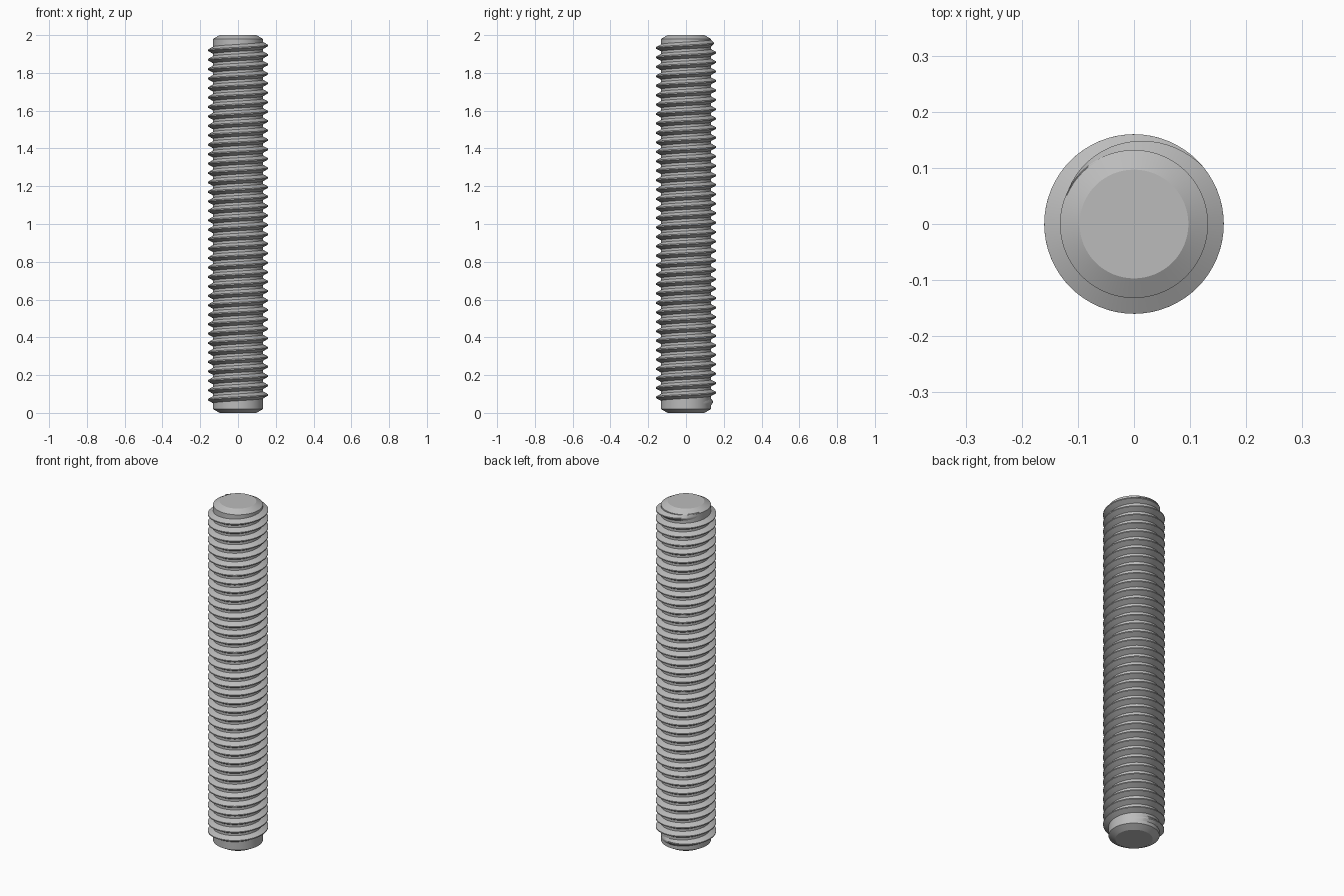
import bpy, bmesh, math

cube = bpy.data.objects.get("Cube")
if cube:
    bpy.data.objects.remove(cube, do_unlink=True)

LENGTH = 2.0
CORE_R, CREST_R, END_R = 0.132, 0.16, 0.097
CHAMFER = 0.02
PITCH = 0.05
STEPS = 64                      # segments per turn

steel = bpy.data.materials.new("steel grey")
steel.use_nodes = True
colour = (0.5, 0.5, 0.5, 1)
steel.diffuse_color = colour
steel.node_tree.nodes["Principled BSDF"].inputs["Base Color"].default_value = colour


def finish(bm, name):
    bmesh.ops.recalc_face_normals(bm, faces=bm.faces)
    mesh = bpy.data.meshes.new(name)
    bm.to_mesh(mesh)
    bm.free()
    mesh.materials.append(steel)
    obj = bpy.data.objects.new(name, mesh)
    bpy.context.collection.objects.link(obj)
    bpy.ops.object.select_all(action="DESELECT")
    obj.select_set(True)
    bpy.context.view_layer.objects.active = obj
    bpy.ops.object.shade_smooth_by_angle(angle=math.radians(25))
    return obj


def bridge(bm, a, b):
    for i in range(len(a)):
        j = (i + 1) % len(a)
        bm.faces.new((a[i], a[j], b[j], b[i]))


# Rod core with chamfered ends
bm = bmesh.new()
rings = []
for r, z in ((END_R, 0), (CORE_R, CHAMFER), (CORE_R, LENGTH - CHAMFER), (END_R, LENGTH)):
    rings.append([bm.verts.new((r * math.cos(math.tau * i / STEPS),
                                r * math.sin(math.tau * i / STEPS), z))
                  for i in range(STEPS)])
for low, high in zip(rings, rings[1:]):
    bridge(bm, low, high)
bm.faces.new(rings[0])
bm.faces.new(rings[-1])
finish(bm, "rod_core")

# Helical thread ridge, fading into the core at both ends
START = math.radians(40)
END = math.radians(157) + 38 * math.tau
FADE = math.radians(117)
Z0 = 0.045                      # ridge height at angle zero
BASE, CREST = PITCH * 0.39, PITCH * 0.06

bm = bmesh.new()
count = round((END - START) / math.tau * STEPS)
sections = []
for i in range(count + 1):
    t = START + (END - START) * i / count
    grow = min(1, (t - START) / FADE, (END - t) / FADE)
    tip = CORE_R - 0.001 + (CREST_R - CORE_R + 0.001) * grow
    z = Z0 + PITCH * t / math.tau
    profile = ((CORE_R - 0.002, -BASE), (tip, -CREST), (tip, CREST), (CORE_R - 0.002, BASE))
    sections.append([bm.verts.new((r * math.cos(t), r * math.sin(t), z + dz))
                     for r, dz in profile])
for a, b in zip(sections, sections[1:]):
    bridge(bm, a, b)
bm.faces.new(sections[0])
bm.faces.new(sections[-1])
finish(bm, "thread_ridge")
